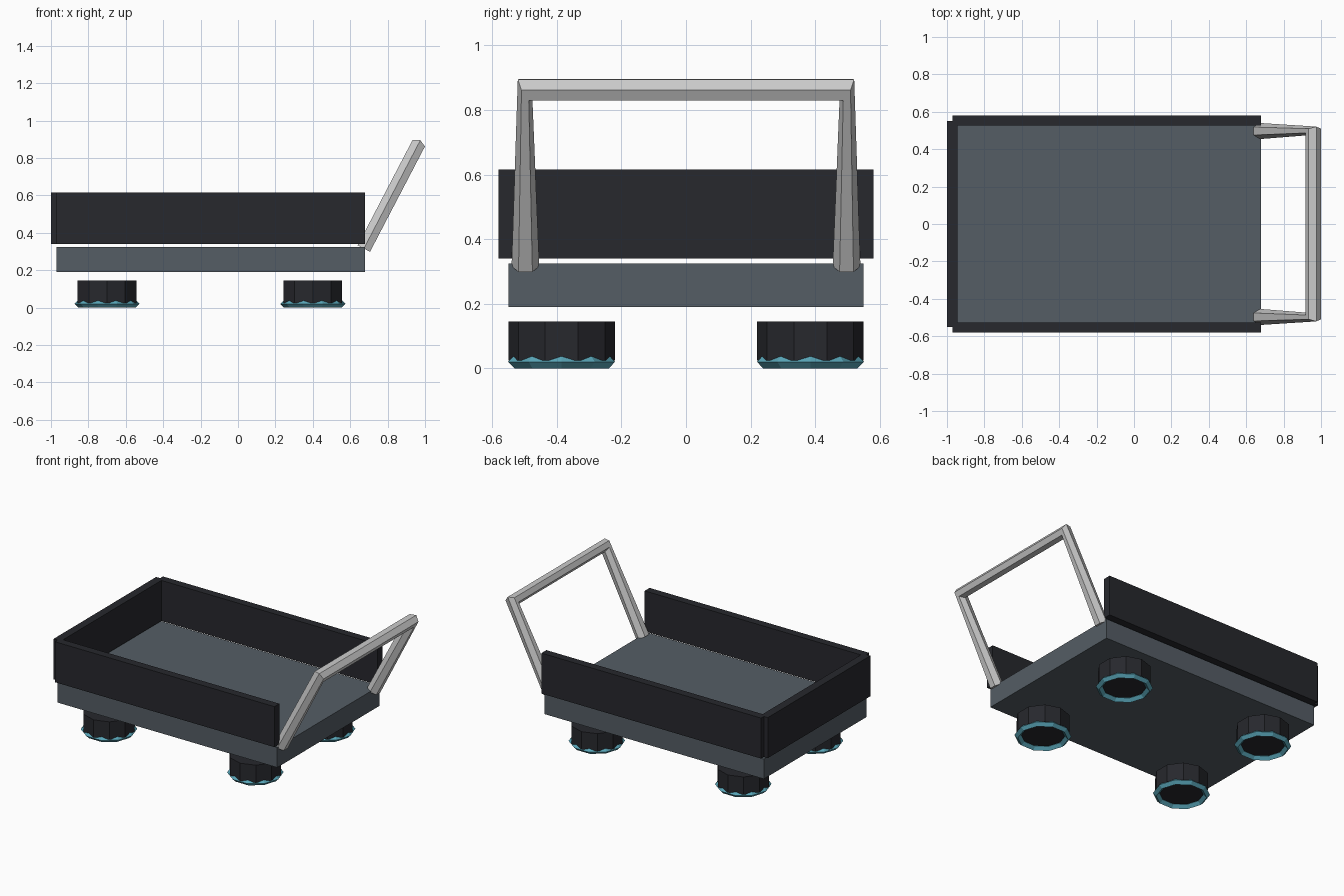
import bpy, bmesh
from math import pi, sin, cos
from mathutils import Vector

if "Cube" in bpy.data.objects:
    bpy.data.objects.remove(bpy.data.objects["Cube"])


def material(name, rgb):
    m = bpy.data.materials.new(name)
    m.diffuse_color = (*rgb, 1)
    m.use_nodes = True
    m.node_tree.nodes["Principled BSDF"].inputs["Base Color"].default_value = m.diffuse_color
    return m


SLATE = material("slate", (0.09, 0.11, 0.13))
DARK = material("dark", (0.02, 0.021, 0.026))
TEAL = material("teal", (0.10, 0.38, 0.48))


def finish(name, bm, mat=None):
    bmesh.ops.recalc_face_normals(bm, faces=bm.faces)
    me = bpy.data.meshes.new(name)
    bm.to_mesh(me)
    bm.free()
    ob = bpy.data.objects.new(name, me)
    bpy.context.collection.objects.link(ob)
    if mat:
        me.materials.append(mat)
    return ob


def box(name, lo, hi, mat):
    bm = bmesh.new()
    bmesh.ops.create_cube(bm, size=1)
    lo, hi = Vector(lo), Vector(hi)
    for v in bm.verts:
        v.co = (lo + hi) / 2 + v.co * (hi - lo)
    finish(name, bm, mat)


def skin(bm, rings, closed):
    """Join rings of vertices with quads; cap the ends if open."""
    n = len(rings[0])
    for i in range(len(rings) - (not closed)):
        a, b = rings[i], rings[(i + 1) % len(rings)]
        for j in range(n):
            k = (j + 1) % n
            bm.faces.new((a[j], a[k], b[k], b[j]))
    if not closed:
        bm.faces.new(rings[0])
        bm.faces.new(rings[-1])


# Deck and the three walls floating just above it
box("deck", (-0.97, -0.55, 0.19), (0.68, 0.55, 0.325), SLATE)
box("end_wall", (-1.0, -0.55, 0.34), (-0.945, 0.55, 0.615), DARK)
for s, label in ((-1, "front"), (1, "back")):
    y0, y1 = sorted((s * 0.527, s * 0.58))
    box(label + "_wall", (-0.97, y0, 0.34), (0.68, y1, 0.615), DARK)

# Push handle: six-sided tube along a U-shaped path
path = [Vector(p) for p in ((0.673, -0.497, 0.316), (0.958, -0.498, 0.8625),
                            (0.958, 0.498, 0.8625), (0.673, 0.497, 0.316))]
side = (path[1] - path[0]).cross(path[2] - path[1]).normalized()
bm = bmesh.new()
rings = []
for i, p in enumerate(path):
    tangent = (path[min(i + 1, 3)] - path[max(i - 1, 0)]).normalized()
    across = side.cross(tangent)
    rings.append([bm.verts.new(p + 0.043 * (across * cos(j * pi / 3) + side * sin(j * pi / 3)))
                  for j in range(6)])
skin(bm, rings, False)
finish("push_handle", bm)


# Hover pads: ten-sided drum with a faceted glowing ring underneath
def pad(name, x, y):
    bm = bmesh.new()
    rings = [[bm.verts.new((x + 0.165 * sin(j * pi / 5), y + 0.165 * cos(j * pi / 5), z))
              for j in range(10)] for z in (0.025, 0.145)]
    skin(bm, rings, False)
    finish(name + "_drum", bm, DARK)

    bm = bmesh.new()
    rings = []
    for i in range(10):
        a = i * pi / 5
        ring = []
        for j in range(4):
            r = 0.1535 + 0.0205 * cos(j * pi / 2)
            ring.append(bm.verts.new((x + r * cos(a), y + r * sin(a),
                                      0.0205 + 0.0205 * sin(j * pi / 2))))
        rings.append(ring)
    skin(bm, rings, True)
    finish(name + "_ring", bm, TEAL)


for x, end in ((-0.7, "left"), (0.4, "right")):
    for y, row in ((-0.385, "front"), (0.385, "back")):
        pad(f"{row}_{end}_pad", x, y)
